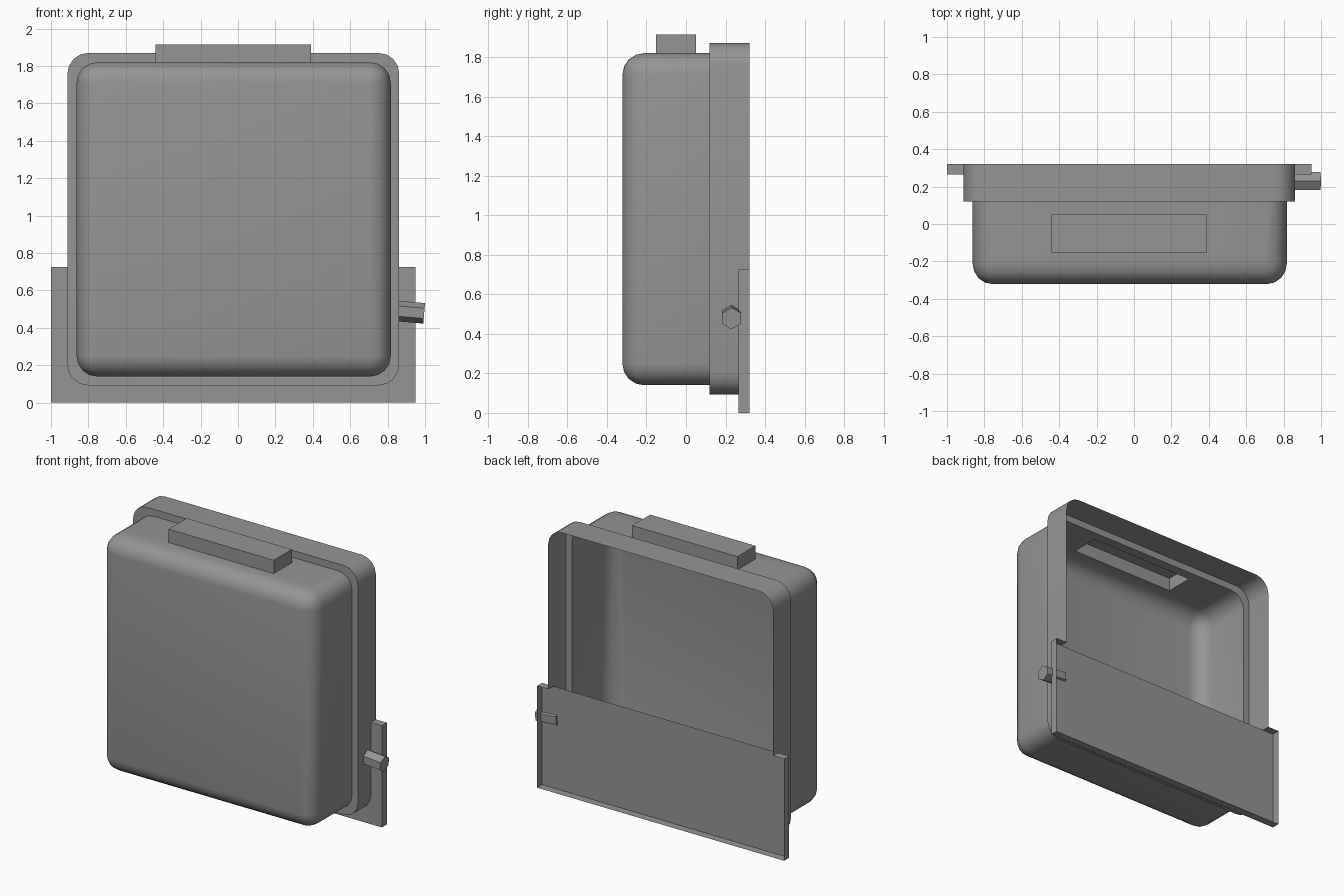
import bpy, bmesh
from math import sin, cos, pi, radians
from mathutils import Matrix, Vector

if "Cube" in bpy.data.objects:
    bpy.data.objects.remove(bpy.data.objects["Cube"], do_unlink=True)

grey = bpy.data.materials.new("plain grey")
grey.use_nodes = True
colour = (0.3, 0.3, 0.3, 1)
grey.diffuse_color = colour
grey.node_tree.nodes["Principled BSDF"].inputs["Base Color"].default_value = colour

SEG = 4
RADIUS = 0.11
BODY = (-0.863, 0.817, 0.14, 1.82)      # x0, x1, z0, z1
RIM = (-0.912, 0.862, 0.093, 1.87)
FRONT, STEP, PLATE, BACK = -0.322, 0.12, 0.265, 0.322
POST_TOP = 0.725


def finish(bm, name, smooth=False):
    mesh = bpy.data.meshes.new(name)
    bm.to_mesh(mesh)
    bm.free()
    mesh.materials.append(grey)
    obj = bpy.data.objects.new(name, mesh)
    bpy.context.collection.objects.link(obj)
    if smooth:
        bpy.ops.object.select_all(action="DESELECT")
        obj.select_set(True)
        bpy.context.view_layer.objects.active = obj
        bpy.ops.object.shade_smooth_by_angle(angle=radians(35))
    return obj


def rounded(rect, y, inset=0.0):
    """Rounded rectangle in the xz plane, anticlockwise from the front."""
    x0, x1, z0, z1 = rect
    r = RADIUS
    corners = [(x1 - r, z0 + r), (x1 - r, z1 - r), (x0 + r, z1 - r), (x0 + r, z0 + r)]
    pts = []
    for i, (cx, cz) in enumerate(corners):
        for k in range(SEG + 1):
            a = (i - 1 + k / SEG) * pi / 2
            pts.append(Vector((cx + (r - inset) * cos(a), y, cz + (r - inset) * sin(a))))
    return pts


def loft(rings, cap=False):
    bm = bmesh.new()
    loops = [[bm.verts.new(p) for p in ring] for ring in rings]
    for a, b in zip(loops, loops[1:]):
        for i in range(len(a)):
            j = (i + 1) % len(a)
            bm.faces.new((a[i], b[i], b[j], a[j]))
    if cap:
        bm.faces.new(loops[0])
    bmesh.ops.remove_doubles(bm, verts=bm.verts[:], dist=1e-5)
    return bm


# Hollow cover with a rounded front edge
rings = []
for k in range(SEG + 1):
    a = k / SEG * pi / 2
    rings.append(rounded(BODY, FRONT + RADIUS * (1 - sin(a)), RADIUS * (1 - cos(a))))
rings = rings[::-1] + [rounded(BODY, STEP)]
bm = loft(rings, cap=True)

# Opening in the cover top under the hollow block
HX0, HX1, HY0, HY1, HTOP = -0.44, 0.39, -0.153, 0.05, 1.915


def is_top(f):
    return f.normal.z > 0.99 and f.calc_center_median().z > BODY[3] - 0.001


for co, no in (((HX0, 0, 0), (1, 0, 0)), ((HX1, 0, 0), (1, 0, 0)),
               ((0, HY0, 0), (0, 1, 0)), ((0, HY1, 0), (0, 1, 0))):
    bm.normal_update()
    top = [f for f in bm.faces if is_top(f)]
    geom = top + list({e for f in top for e in f.edges}) + list({v for f in top for v in f.verts})
    bmesh.ops.bisect_plane(bm, geom=geom, plane_co=co, plane_no=no)
bm.normal_update()
hole = []
for f in bm.faces:
    c = f.calc_center_median()
    if is_top(f) and HX0 < c.x < HX1 and HY0 < c.y < HY1:
        hole.append(f)
bmesh.ops.delete(bm, geom=hole, context="FACES")
finish(bm, "cover_shell", smooth=True)

# Hollow block on top, open below
bm = bmesh.new()
size = Matrix.Diagonal((HX1 - HX0, HY1 - HY0, HTOP - BODY[3], 1))
centre = Matrix.Translation(((HX0 + HX1) / 2, (HY0 + HY1) / 2, (HTOP + BODY[3]) / 2))
bmesh.ops.create_cube(bm, size=1, matrix=centre @ size)
bm.normal_update()
bmesh.ops.delete(bm, geom=[f for f in bm.faces if f.normal.z < -0.9], context="FACES")
finish(bm, "top_block")

# Stepped rim, cut short where the bracket joins it
bm = loft([rounded(BODY, STEP), rounded(RIM, STEP), rounded(RIM, PLATE), rounded(RIM, BACK)])
bmesh.ops.bisect_plane(bm, geom=bm.verts[:] + bm.edges[:] + bm.faces[:],
                       plane_co=(0, 0, POST_TOP), plane_no=(0, 0, 1))
low = []
for f in bm.faces:
    c = f.calc_center_median()
    if c.y > PLATE and c.z < POST_TOP:
        low.append(f)
bmesh.ops.delete(bm, geom=low, context="FACES")
finish(bm, "rim", smooth=True)

# U-shaped bracket, a plate with outer walls and an open back
bm = bmesh.new()
low_pts = [p for p in rounded(RIM, PLATE) if p.z < POST_TOP]
right = [p for p in low_pts if p.x > 0]
left = [p for p in low_pts if p.x < 0]
inner = [Vector((RIM[0], PLATE, POST_TOP))] + left + right + [Vector((RIM[1], PLATE, POST_TOP))]
outer = [Vector((x, PLATE, z)) for x, z in
         ((0.95, POST_TOP), (0.95, 0), (-1, 0), (-1, POST_TOP))]
inner_v = [bm.verts.new(p) for p in inner]
outer_v = [bm.verts.new(p) for p in outer]
plate = bm.faces.new((inner_v + outer_v)[::-1])
wall = [inner_v[-1]] + outer_v + [inner_v[0]]
back = [bm.verts.new((v.co.x, BACK, v.co.z)) for v in wall]
for i in range(len(wall) - 1):
    bm.faces.new((wall[i], wall[i + 1], back[i + 1], back[i]))
bmesh.ops.triangulate(bm, faces=[plate])
bmesh.ops.recalc_face_normals(bm, faces=bm.faces[:])
finish(bm, "bracket")

# Six-sided pin through the left side
bm = bmesh.new()
turn = Matrix.Rotation(radians(95), 4, "Y")
bmesh.ops.create_cone(bm, cap_ends=True, segments=6, radius1=0.055, radius2=0.055, depth=0.165,
                      matrix=Matrix.Translation((0.913, 0.23, 0.485)) @ turn
                      @ Matrix.Rotation(radians(30), 4, "Z"))
# Point the six-sided section upward
tops = max(v.co.z for v in bm.verts)
if tops < 0.535:
    axis = Matrix.Rotation(radians(30), 4, turn @ Vector((0, 0, 1)))
    bmesh.ops.rotate(bm, verts=bm.verts[:], cent=(0.913, 0.23, 0.485), matrix=axis)
finish(bm, "side_pin")
